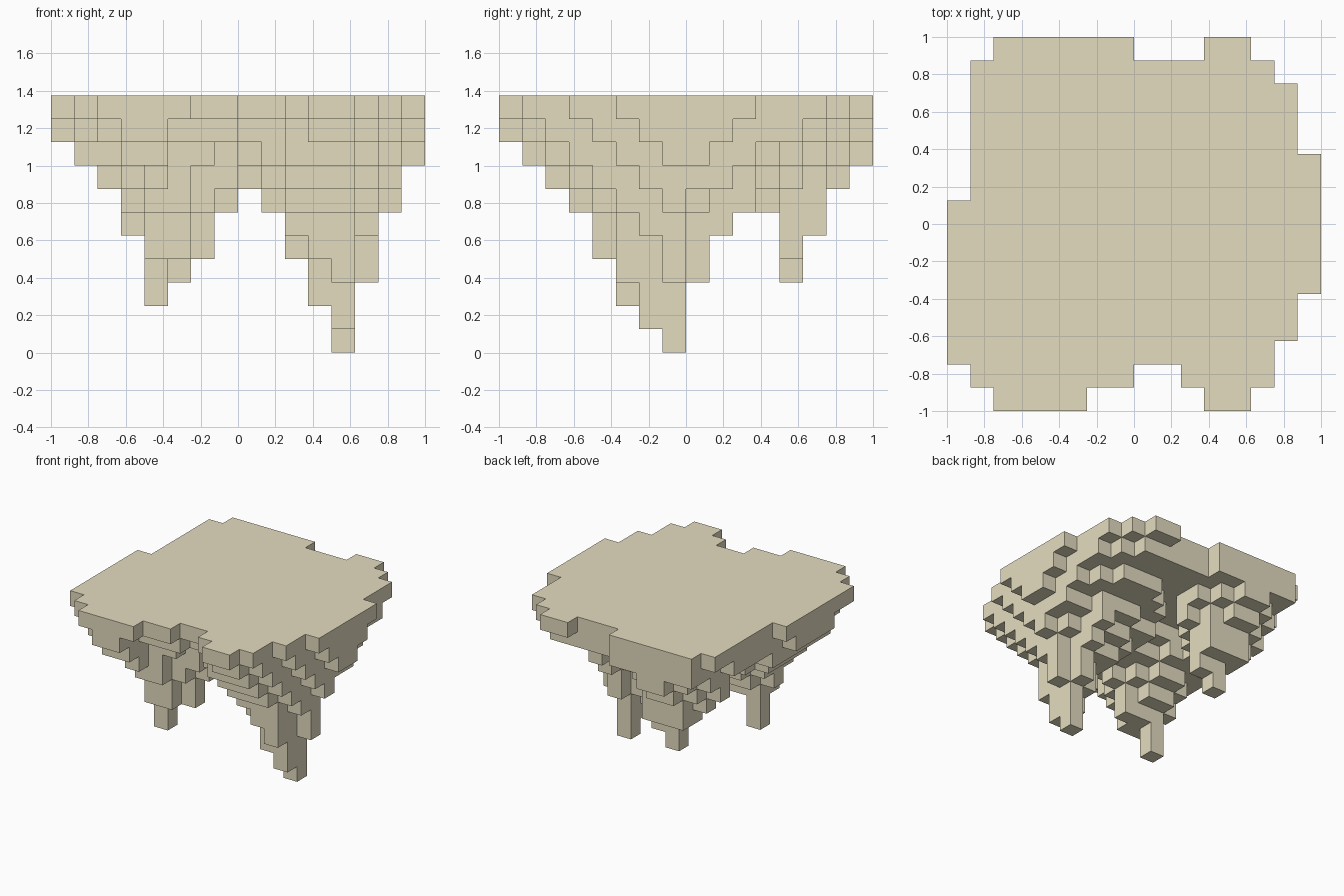
import bpy, bmesh
from mathutils import Vector

if "Cube" in bpy.data.objects:
    bpy.data.objects.remove(bpy.data.objects["Cube"])

U = 0.125      # block size
TOP = 11       # number of block layers
cells = set()


def block(i0, i1, j0, j1, low, cut=0):
    """Fill columns i0-i1, rows j0-j1 from layer low to the top, corners cut in steps."""
    for i in range(i0, i1 + 1):
        for j in range(j0, j1 + 1):
            if min(i - i0, i1 - i) + min(j - j0, j1 - j) >= cut:
                cells.update((i, j, k) for k in range(low, TOP))


# Flat top with its ragged outline
plateau = [
    (2, 7, 15, 15, 10), (11, 12, 15, 15, 10), (1, 13, 14, 14, 10),
    (1, 14, 3, 13, 10), (1, 15, 5, 10, 10), (0, 0, 2, 8, 10),
    (1, 13, 2, 2, 10), (1, 7, 1, 1, 10), (10, 13, 1, 1, 10),
    (2, 5, 0, 0, 10), (11, 12, 0, 0, 10),
]
# Layer just below the top
under_shelf = [
    (3, 4, 0, 0, 9), (2, 4, 1, 1, 9), (11, 12, 1, 1, 9), (1, 7, 2, 2, 9),
    (10, 13, 2, 2, 9), (1, 13, 3, 12, 9), (2, 12, 13, 14, 9), (13, 13, 13, 13, 9),
    (2, 7, 15, 15, 9), (14, 14, 4, 12, 9), (15, 15, 6, 9, 9), (0, 0, 4, 7, 9),
]
# Three tapering spikes, widest layer first
main_spike = [
    (9, 13, 2, 12, 8, 1), (8, 14, 5, 10, 8), (15, 15, 7, 8, 8),
    (9, 13, 3, 10, 7, 1), (8, 14, 6, 9, 7),
    (9, 13, 4, 9, 6, 1), (14, 14, 7, 7, 6), (12, 12, 10, 10, 6),
    (10, 12, 5, 8, 5), (12, 12, 9, 9, 5), (13, 13, 6, 7, 5),
    (11, 11, 5, 7, 4), (10, 10, 6, 6, 4),
    (12, 12, 5, 8, 3), (11, 11, 6, 7, 3), (13, 13, 7, 7, 3),
    (11, 11, 6, 6, 2), (12, 12, 6, 7, 1), (12, 12, 7, 7, 0),
]
left_spike = [
    (3, 4, 1, 10, 8), (1, 6, 3, 8, 8), (7, 7, 4, 8, 8),
    (2, 6, 2, 9, 7, 2), (7, 7, 4, 7, 7),
    (3, 6, 3, 7, 6, 1), (7, 7, 5, 5, 6), (3, 6, 4, 6, 5, 1),
    (4, 5, 4, 5, 4), (6, 6, 5, 5, 4), (4, 4, 5, 5, 2),
]
back_spike = [
    (2, 7, 10, 15, 8, 2), (2, 7, 10, 14, 7, 2), (3, 6, 11, 13, 6, 1),
    (4, 6, 12, 13, 5), (5, 6, 12, 12, 4), (5, 5, 12, 12, 3),
]
for part in (plateau, under_shelf, main_spike, left_spike, back_spike):
    for spec in part:
        block(*spec)

# Skin: a square wherever a filled cell meets empty space
bm = bmesh.new()
for cell in cells:
    for axis in range(3):
        for side in (-1, 1):
            n = list(cell)
            n[axis] += side
            if tuple(n) in cells:
                continue
            normal, a, b = Vector(), Vector(), Vector()
            normal[axis] = side
            a[(axis + 1) % 3] = 0.5
            b[(axis + 2) % 3] = 0.5 * side
            mid = Vector(cell) + Vector((0.5, 0.5, 0.5)) + normal * 0.5
            corners = (mid - a - b, mid + a - b, mid + a + b, mid - a + b)
            bm.faces.new([bm.verts.new((c - Vector((8, 8, 0))) * U) for c in corners])
bmesh.ops.remove_doubles(bm, verts=bm.verts, dist=0.001)
# Merge flat neighbours into clean faces
bmesh.ops.dissolve_limit(bm, angle_limit=0.01, verts=bm.verts, edges=bm.edges)

mesh = bpy.data.meshes.new("floating_island")
bm.to_mesh(mesh)
bm.free()

# Sandstone colour
mat = bpy.data.materials.new("pale_sandstone")
mat.use_nodes = True
colour = (0.78, 0.72, 0.53, 1.0)
mat.diffuse_color = colour
mat.node_tree.nodes["Principled BSDF"].inputs["Base Color"].default_value = colour
mesh.materials.append(mat)

island = bpy.data.objects.new("floating_island", mesh)
bpy.context.collection.objects.link(island)
